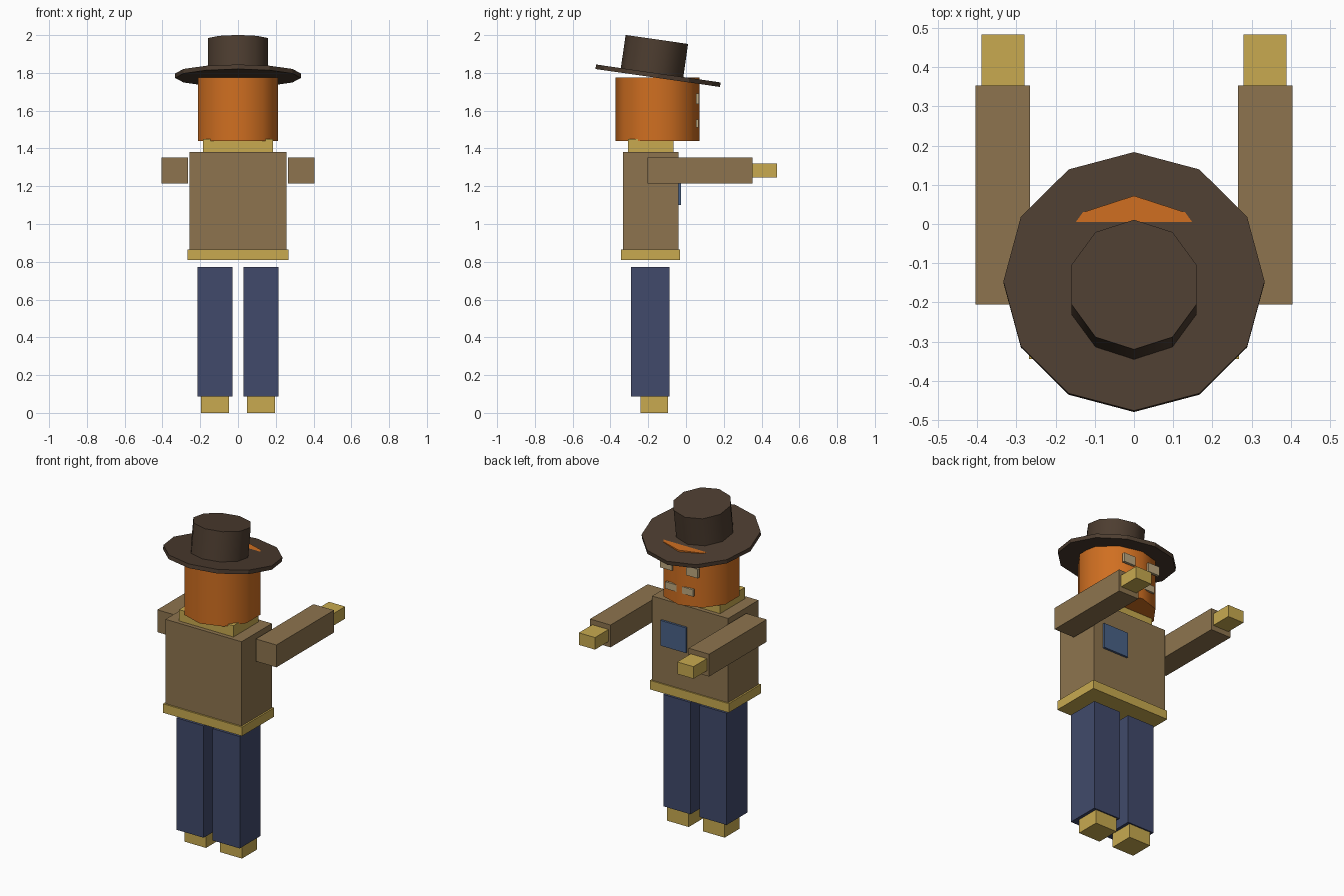
import bpy, math

if "Cube" in bpy.data.objects:
    bpy.data.objects.remove(bpy.data.objects["Cube"])


def material(name, r, g, b):
    lin = [(c / 255 / 12.92) if c < 10 else ((c / 255 + 0.055) / 1.055) ** 2.4 for c in (r, g, b)]
    m = bpy.data.materials.new(name)
    m.diffuse_color = (*lin, 1)
    m.use_nodes = True
    m.node_tree.nodes["Principled BSDF"].inputs["Base Color"].default_value = m.diffuse_color
    return m


STRAW = material("straw yellow", 200, 170, 80)
SHIRT = material("shirt brown", 141, 116, 78)
JEANS = material("trouser navy", 65, 74, 107)
PUMPKIN = material("pumpkin orange", 208, 111, 33)
HAT = material("hat brown", 77, 61, 48)
PATCH = material("patch blue", 74, 98, 135)
FACE = material("face tan", 190, 168, 128)


def box(name, x, y, z, mat):
    """Box from (min, max) pairs on each axis."""
    bpy.ops.mesh.primitive_cube_add(size=1, location=[sum(p) / 2 for p in (x, y, z)])
    ob = bpy.context.object
    ob.name = name
    ob.scale = [abs(p[1] - p[0]) for p in (x, y, z)]
    bpy.ops.object.transform_apply(location=False, rotation=False, scale=True)
    ob.data.materials.append(mat)
    return ob


def pair(name, x, y, z, mat):
    """The same box on both sides of x = 0."""
    box("right_" + name, x, y, z, mat)
    box("left_" + name, (-x[1], -x[0]), y, z, mat)


def drum(name, sides, radius, depth, loc, mat, tilt=0, smooth=False):
    bpy.ops.mesh.primitive_cylinder_add(vertices=sides, radius=radius, depth=depth,
                                        location=loc, rotation=(math.radians(tilt), 0, 0))
    ob = bpy.context.object
    ob.name = name
    ob.data.materials.append(mat)
    if smooth:
        bpy.ops.object.shade_smooth_by_angle(angle=math.radians(45))
    return ob


# Legs and straw feet
pair("leg", (0.03, 0.215), (-0.29, -0.087), (0.086, 0.772), JEANS)
pair("foot", (0.048, 0.196), (-0.241, -0.095), (0, 0.09), STRAW)

# Body with straw hem, neck and chest patch
box("straw_hem", (-0.268, 0.268), (-0.344, -0.032), (0.81, 0.865), STRAW)
box("torso", (-0.258, 0.258), (-0.334, -0.04), (0.865, 1.382), SHIRT)
box("straw_neck", (-0.185, 0.185), (-0.308, -0.066), (1.38, 1.451), STRAW)
box("chest_patch", (0.02, 0.192), (-0.042, -0.027), (1.1, 1.255), PATCH)

# Outstretched arms with straw hands
pair("arm", (0.265, 0.404), (-0.205, 0.353), (1.215, 1.352), SHIRT)
pair("hand", (0.279, 0.389), (0.34, 0.483), (1.247, 1.321), STRAW)

# Pumpkin head with face plates
drum("head", 10, 0.222, 0.335, (0, -0.15, 1.6075), PUMPKIN, smooth=True)
pair("eye", (0.047, 0.128), (0.053, 0.069), (1.634, 1.69), FACE)
pair("mouth", (0.015, 0.095), (0.053, 0.066), (1.512, 1.554), FACE)

# Tilted hat
drum("hat_brim", 12, 0.333, 0.024, (0, -0.148, 1.785), HAT, tilt=-8.2)
drum("hat_crown", 10, 0.167, 0.19, (0, -0.168, 1.883), HAT, tilt=-8.2, smooth=True)
